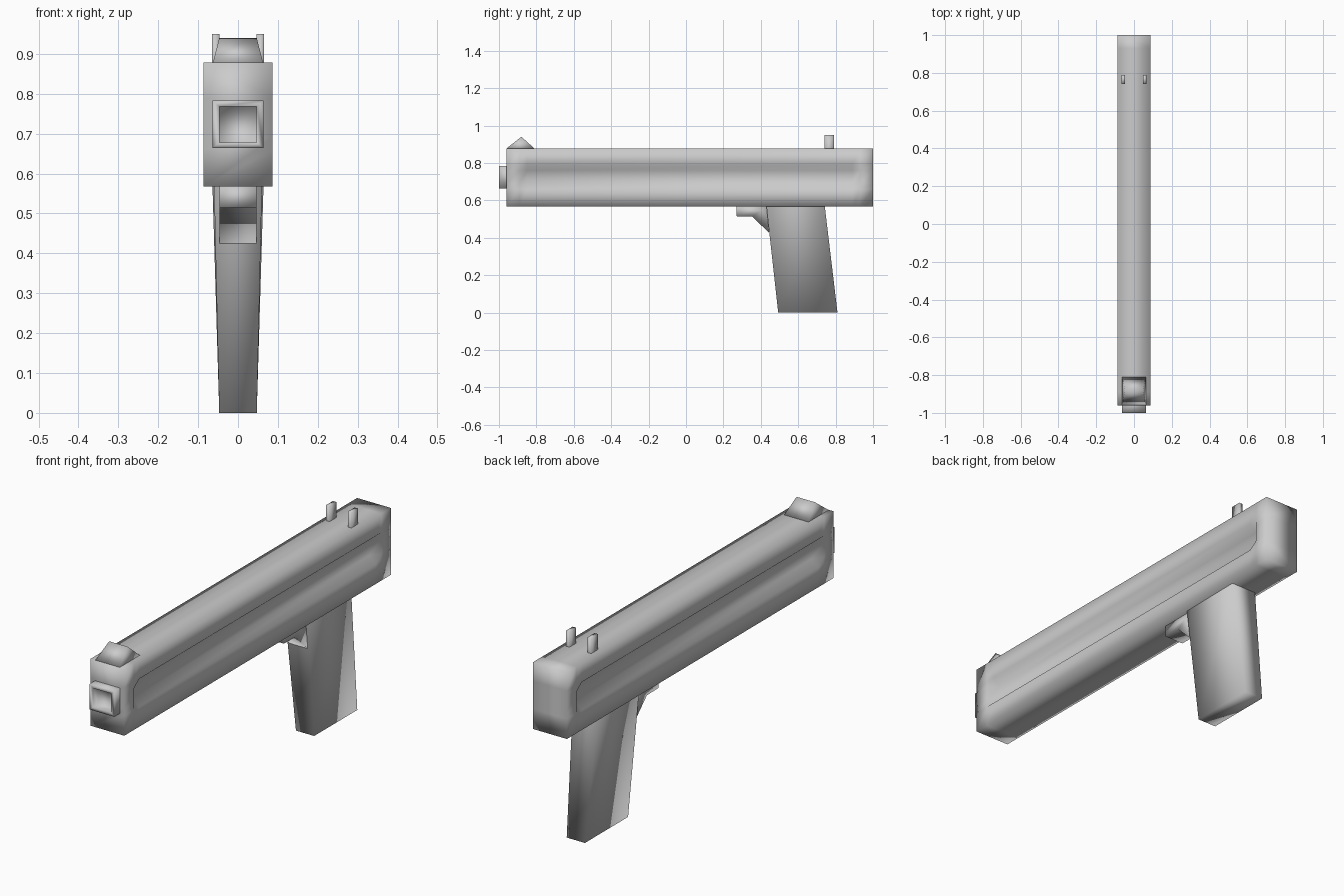
import bpy, bmesh, math

if "Cube" in bpy.data.objects:
    bpy.data.objects.remove(bpy.data.objects["Cube"])


def loft(name, sections, caps=(True, True)):
    """Skin a list of equal-length closed sections, capping the chosen ends."""
    bm = bmesh.new()
    rings = [[bm.verts.new(p) for p in s] for s in sections]
    n = len(rings[0])
    for a, b in zip(rings, rings[1:]):
        for i in range(n):
            j = (i + 1) % n
            bm.faces.new((a[i], a[j], b[j], b[i]))
    for ring, cap in zip((rings[0], rings[-1]), caps):
        if cap:
            bm.faces.new(ring)
    bmesh.ops.recalc_face_normals(bm, faces=bm.faces)
    for f in bm.faces:
        f.smooth = True
    me = bpy.data.meshes.new(name)
    bm.to_mesh(me)
    bm.free()
    ob = bpy.data.objects.new(name, me)
    bpy.context.collection.objects.link(ob)
    return ob


# Body: long smooth box with a wide recessed channel along each side
def body_section(y, depth):
    half = [(0.087, 0.567), (0.087, 0.66), (0.087 - depth, 0.69),
            (0.087 - depth, 0.76), (0.087, 0.79), (0.087, 0.878)]
    return [(x, y, z) for x, z in half] + [(-x, y, z) for x, z in reversed(half)]


loft("body", [body_section(-0.96, 0), body_section(-0.89, 0), body_section(-0.85, 0.035),
              body_section(0.89, 0.035), body_section(0.93, 0), body_section(1.0, 0)])


# Muzzle: square collar with an open bore
def square(y, hx, z0, z1):
    return [(-hx, y, z0), (hx, y, z0), (hx, y, z1), (-hx, y, z1)]


loft("muzzle", [square(-0.96, 0.064, 0.664, 0.783),
                square(-1.0, 0.064, 0.664, 0.783),
                square(-1.0, 0.047, 0.678, 0.768),
                square(-0.962, 0.047, 0.678, 0.768)], (False, True))

# Front sight: ridge narrowing towards its top
loft("front_sight", [
    [(s * 0.063, -0.96, 0.877), (s * 0.047, -0.88, 0.94), (s * 0.063, -0.81, 0.877)]
    for s in (-1, 1)])

# Rear sight posts
for side, s in (("left", -1), ("right", 1)):
    a, b = s * 0.047, s * 0.065
    loft(f"rear_sight_{side}", [[(a, 0.74, z), (b, 0.74, z), (b, 0.79, z), (a, 0.79, z)]
                                for z in (0.877, 0.95)], (False, True))


# Grip: raked and tapered towards the base
def grip_section(y0, y1, front, back, z):
    return [(-front, y0, z), (front, y0, z), (back, y1, z), (-back, y1, z)]


loft("grip", [grip_section(0.493, 0.81, 0.047, 0.047, 0),
              grip_section(0.43, 0.742, 0.06, 0.064, 0.568)], (True, False))

# Trigger block
profile = [(0.27, 0.568), (0.27, 0.515), (0.355, 0.513), (0.445, 0.425), (0.43, 0.568)]
loft("trigger", [[(x, y, z) for y, z in profile] for x in (-0.047, 0.047)])
